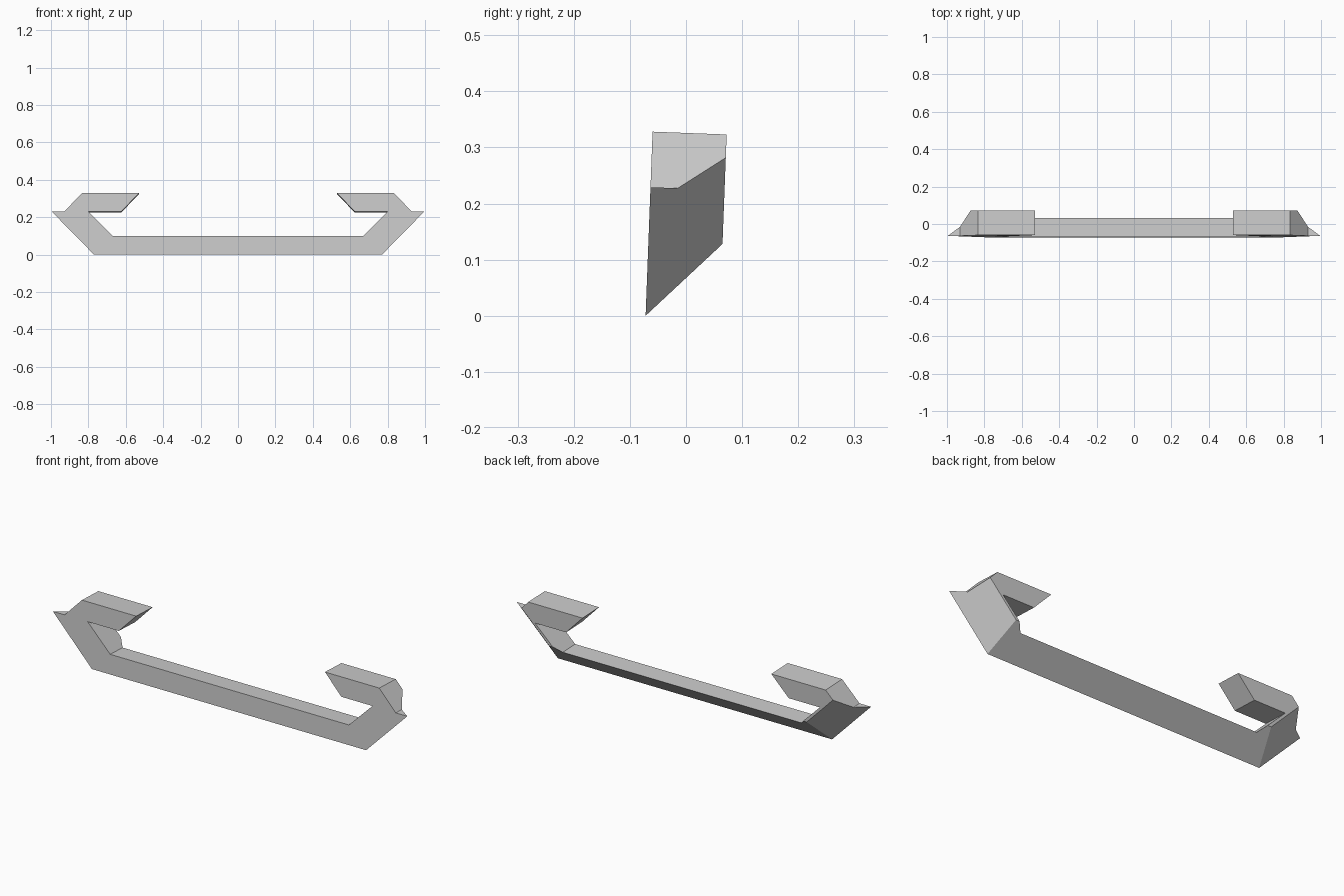
import bpy
import bmesh
from mathutils import Vector

cube = bpy.data.objects.get("Cube")
if cube:
    bpy.data.objects.remove(cube, do_unlink=True)

# Plain grey material
grey = bpy.data.materials.new("light_grey")
grey.use_nodes = True
colour = (0.6, 0.6, 0.6, 1)
grey.diffuse_color = colour
grey.node_tree.nodes["Principled BSDF"].inputs["Base Color"].default_value = colour


def front_point(x, z):
    """Point on the slightly leaning front plane."""
    return Vector((x, -0.072 + 0.038 * z, z))


def cut(bm, point, normal):
    """Slice away the outer side of a plane and cap the opening."""
    geom = bm.verts[:] + bm.edges[:] + bm.faces[:]
    bmesh.ops.bisect_plane(bm, geom=geom, dist=0.0005, plane_co=point,
                           plane_no=normal, clear_outer=True)
    rim = [e for e in bm.edges if e.is_boundary]
    bmesh.ops.holes_fill(bm, edges=rim, sides=0)


# Outline of the left half, from the bottom corner round the hook to the bar
half = [(0.77, 0), (0.995, 0.229), (0.93, 0.229), (0.835, 0.328), (0.53, 0.328),
        (0.625, 0.229), (0.80, 0.229), (0.67, 0.10)]
outline = half + [(-x, z) for x, z in reversed(half)]

# Extruded hooked bar
bm = bmesh.new()
face = bm.faces.new([bm.verts.new(front_point(x, z)) for x, z in outline])
result = bmesh.ops.extrude_face_region(bm, geom=[face])
back = [v for v in result["geom"] if isinstance(v, bmesh.types.BMVert)]
bmesh.ops.translate(bm, verts=back, vec=(0, 0.132, -0.005))
if face.is_valid and len(bm.faces) == len(outline) + 1:
    bm.faces.new([v for v in face.verts if False] or
                 [v for v in bm.verts if v not in back])
bmesh.ops.recalc_face_normals(bm, faces=bm.faces[:])

# Slanted underside, then the tapered outer ends
cut(bm, front_point(0, 0), Vector((0, 0.125, -0.134)))
foot, tip = front_point(0.77, 0), front_point(0.995, 0.229)
notch = Vector((0.93, -0.015, 0.227))
normal = (foot - tip).cross(notch - tip).normalized()
if normal.x < 0:
    normal.negate()
for side in (1, -1):
    mirror = Vector((side, 1, 1))
    cut(bm, tip * mirror, normal * mirror)

bmesh.ops.recalc_face_normals(bm, faces=bm.faces[:])
mesh = bpy.data.meshes.new("hooked_bar")
bm.to_mesh(mesh)
bm.free()
mesh.materials.append(grey)
bpy.context.collection.objects.link(bpy.data.objects.new("hooked_bar", mesh))
